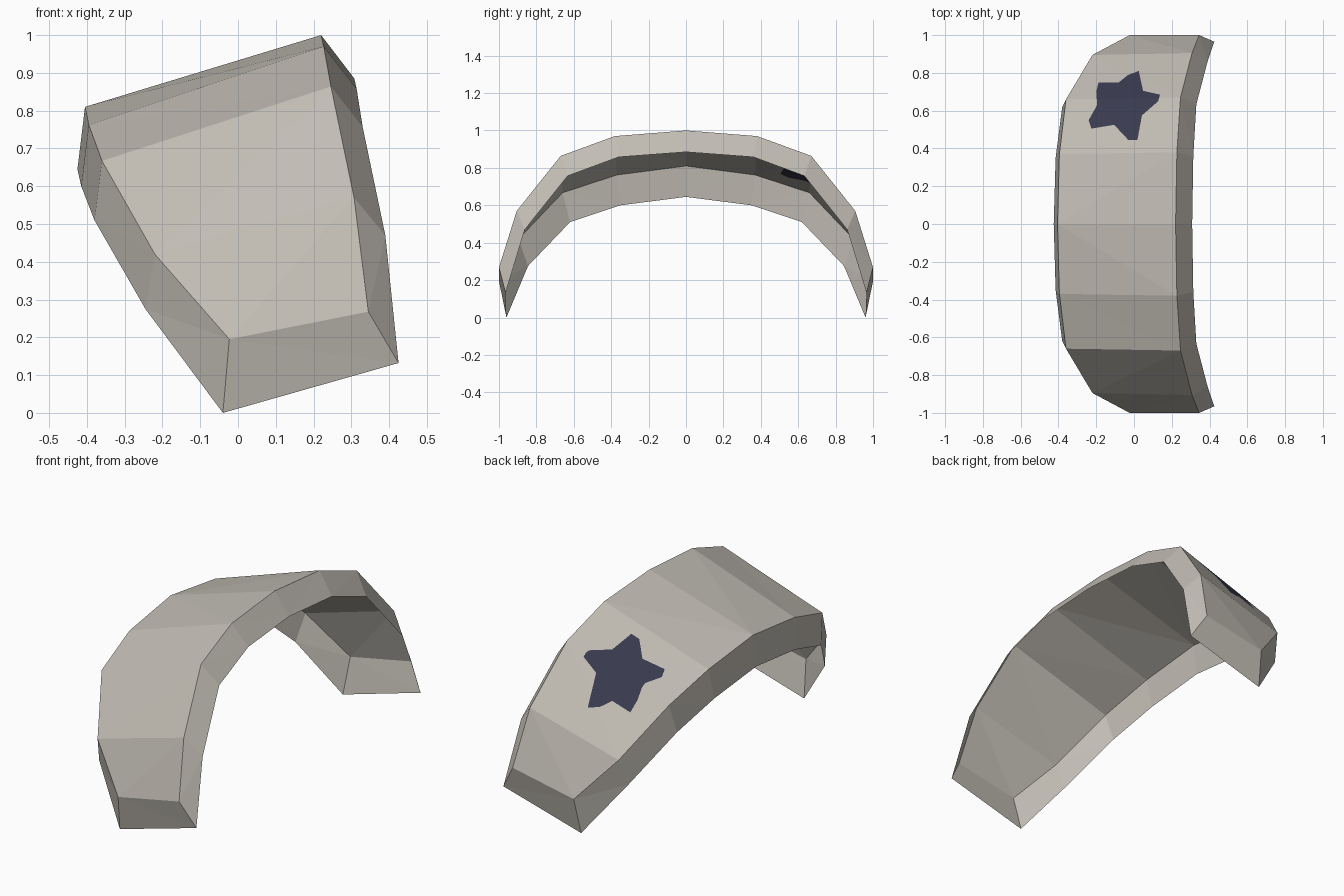
import bpy, bmesh
from mathutils import Vector

if "Cube" in bpy.data.objects:
    bpy.data.objects.remove(bpy.data.objects["Cube"])


def material(name, rgb):
    m = bpy.data.materials.new(name)
    m.diffuse_color = (*rgb, 1)
    m.use_nodes = True
    m.node_tree.nodes["Principled BSDF"].inputs["Base Color"].default_value = m.diffuse_color
    return m


# Four rails of the arched shell, from the crown to the +y tip
REAR_RIM = [(-.425, 0, .645), (-.415, .35, .60), (-.38, .62, .51), (-.245, .845, .275), (-.04, .96, 0)]
REAR_EDGE = [(-.405, 0, .81), (-.395, .37, .762), (-.36, .66, .667), (-.22, .895, .42), (-.023, 1, .195)]
FRONT_EDGE = [(.22, 0, 1), (.227, .38, .97), (.246, .67, .864), (.307, .905, .57), (.345, 1, .268)]
FRONT_RIM = [(.308, 0, .885), (.314, .36, .858), (.33, .633, .757), (.39, .862, .47), (.425, .965, .132)]
RAILS = (REAR_RIM, REAR_EDGE, FRONT_EDGE, FRONT_RIM)

# Star outline in plan, with blunt tips
STAR = [(-.03, .79), (.025, .81), (.048, .705), (.138, .685), (.128, .65), (.042, .575),
        (.018, .445), (-.03, .445), (-.105, .525), (-.225, .505), (-.24, .55),
        (-.195, .63), (-.2, .70), (-.188, .748), (-.08, .75)]


def in_star(x, y):
    inside = False
    for (ax, ay), (bx, by) in zip(STAR, STAR[1:] + STAR[:1]):
        if (ay > y) != (by > y) and x < ax + (y - ay) * (bx - ax) / (by - ay):
            inside = not inside
    return inside


# Open shell: top panel, two side walls and two tip caps
bm = bmesh.new()
rings = []
for i in range(-4, 5):
    side = -1 if i < 0 else 1
    rings.append([bm.verts.new((r[abs(i)][0], side * r[abs(i)][1], r[abs(i)][2])) for r in RAILS])
for a, b in zip(rings, rings[1:]):
    for j in range(3):
        bm.faces.new((a[j], a[j + 1], b[j + 1], b[j]))
bm.faces.new(rings[-1])
bm.faces.new(rings[0][::-1])
bmesh.ops.triangulate(bm, faces=bm.faces[:])

# Cut the star outline into the +y half and colour the faces inside it
for p, q in zip(STAR, STAR[1:] + STAR[:1]):
    faces = [f for f in bm.faces if .3 > f.calc_center_median().x > -.4
             and .15 < f.calc_center_median().y < .93]
    edges = {e for f in faces for e in f.edges}
    verts = {v for f in faces for v in f.verts}
    bmesh.ops.bisect_plane(bm, geom=[*verts, *edges, *faces], dist=1e-5,
                           plane_co=Vector((*p, 0)),
                           plane_no=Vector((q[1] - p[1], p[0] - q[0], 0)).normalized())
for f in bm.faces:
    c = f.calc_center_median()
    f.material_index = int(in_star(c.x, c.y))

mesh = bpy.data.meshes.new("arched_shell")
bm.to_mesh(mesh)
bm.free()
mesh.materials.append(material("warm grey", (.54, .51, .46)))
mesh.materials.append(material("dark navy", (.042, .042, .08)))
shell = bpy.data.objects.new("arched_shell", mesh)
bpy.context.collection.objects.link(shell)
